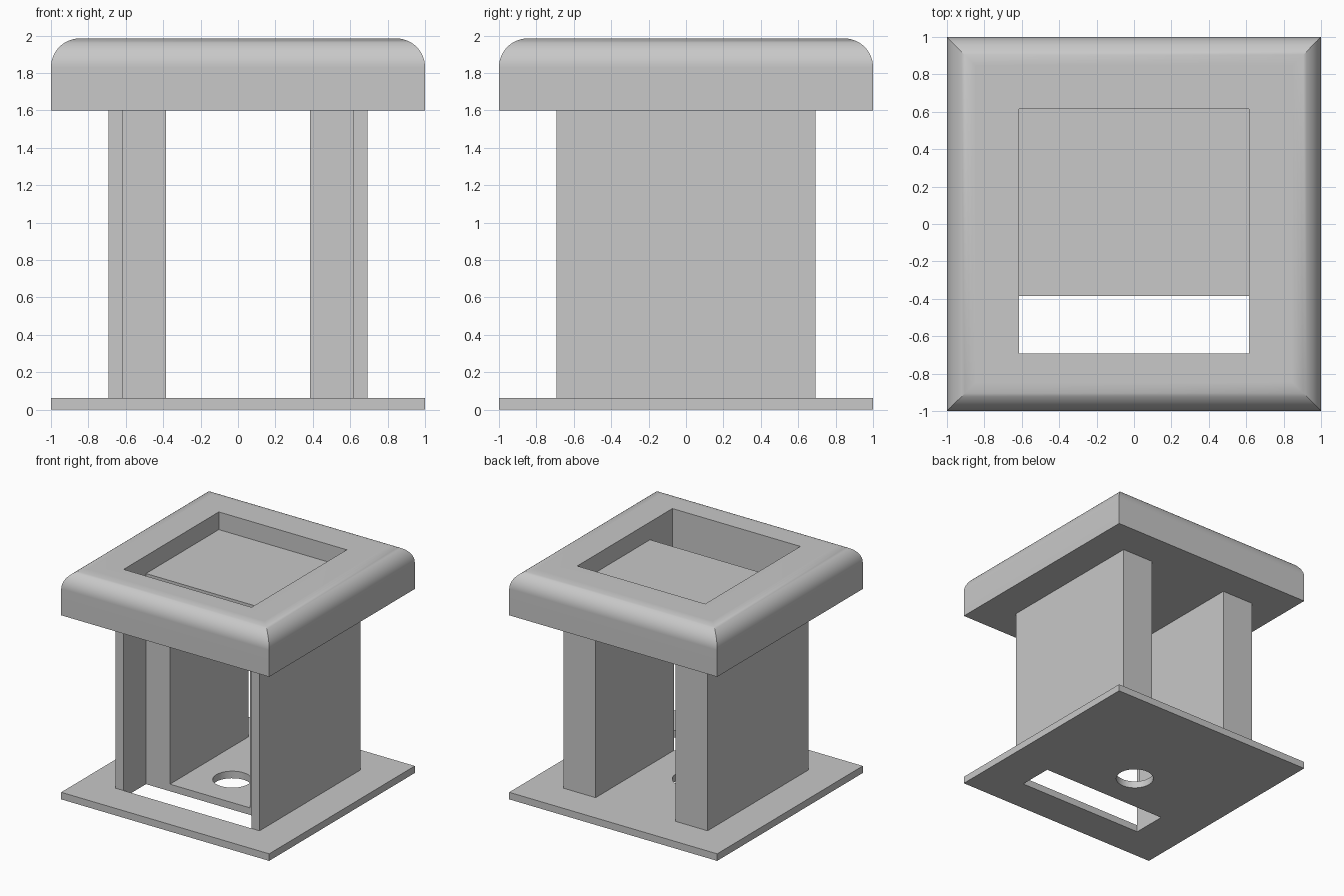
import bpy, bmesh, math

cube = bpy.data.objects.get("Cube")
if cube:
    bpy.data.objects.remove(cube, do_unlink=True)

U = 2 / 13                       # one design unit; the model is 13 units wide
HALF = 6.5
PLATE_TOP, CAP_BOTTOM, CAP_TOP = 0.4, 10.4, 12.9
FILLET = 1.0
SLOT_FRONT, SLOT_BACK = -4.5, -2.5

grey = bpy.data.materials.new("light_grey")
grey.use_nodes = True
grey.diffuse_color = (0.58, 0.58, 0.58, 1)
grey.node_tree.nodes["Principled BSDF"].inputs["Base Color"].default_value = grey.diffuse_color


def finish(name, bm):
    """Turn a bmesh in design units into a scaled, coloured object."""
    bmesh.ops.recalc_face_normals(bm, faces=bm.faces)
    bmesh.ops.scale(bm, vec=(U, U, U), verts=bm.verts)
    mesh = bpy.data.meshes.new(name)
    bm.to_mesh(mesh)
    bm.free()
    mesh.materials.append(grey)
    obj = bpy.data.objects.new(name, mesh)
    bpy.context.collection.objects.link(obj)
    return obj


def stack(name, loops):
    """Skin a list of equal-length point loops and close both ends."""
    bm = bmesh.new()
    rings = [[bm.verts.new(p) for p in loop] for loop in loops]
    n = len(rings[0])
    for a, b in zip(rings, rings[1:]):
        for i in range(n):
            j = (i + 1) % n
            bm.faces.new((a[i], a[j], b[j], b[i]))
    bm.faces.new(rings[0])
    bm.faces.new(rings[-1])
    return finish(name, bm)


def prism(name, outline, z0, z1):
    return stack(name, [[(x, y, z) for x, y in outline] for z in (z0, z1)])


def rect(x0, x1, y0, y1):
    return [(x0, y0), (x1, y0), (x1, y1), (x0, y1)]


def select_only(obj):
    bpy.ops.object.select_all(action='DESELECT')
    obj.select_set(True)
    bpy.context.view_layer.objects.active = obj


def cut(obj, cutter):
    cutter.hide_render = True
    mod = obj.modifiers.new("cut", 'BOOLEAN')
    mod.operation, mod.solver, mod.object = 'DIFFERENCE', 'EXACT', cutter
    select_only(obj)
    bpy.ops.object.modifier_apply(modifier=mod.name)
    bpy.data.objects.remove(cutter, do_unlink=True)


# Base plate with a front slot and a round hole
plate = prism("base_plate", rect(-HALF, HALF, -HALF, HALF), 0, PLATE_TOP)
cut(plate, prism("slot_cutter", rect(-4, 4, SLOT_FRONT, SLOT_BACK), -1, 1))
circle = [(-0.22 + math.cos(math.tau * i / 48), -0.2 + math.sin(math.tau * i / 48))
          for i in range(48)]
cut(plate, prism("hole_cutter", circle, -1, 1))

# Side walls: thick, thinned at the front beside the slot
for side, name in ((1, "left_wall"), (-1, "right_wall")):
    outline = [(4.5, -4.5), (4.5, 4.5), (2.5, 4.5), (2.5, SLOT_BACK), (4, SLOT_BACK), (4, -4.5)]
    prism(name, [(side * x, y) for x, y in outline], PLATE_TOP, CAP_BOTTOM)

# Cap with a rounded, mitred rim
profile = [(HALF, CAP_BOTTOM)]
STEPS = 12
for i in range(STEPS + 1):
    a = math.pi / 2 * i / STEPS
    profile.append((HALF - FILLET + FILLET * math.cos(a),
                    CAP_TOP - FILLET + FILLET * math.sin(a)))
cap = stack("cap", [[(x, y, z) for x, y in rect(-h, h, -h, h)] for h, z in profile])

# Shallow tray in the cap, then the slot right through it
cut(cap, prism("tray_cutter", rect(-4, 4, SLOT_FRONT, 4), CAP_TOP - 1, CAP_TOP + 1))
cut(cap, prism("slot_cutter", rect(-4, 4, SLOT_FRONT, SLOT_BACK), CAP_BOTTOM - 1, CAP_TOP - 0.5))

# Smooth the curved faces, keeping the flat ones flat
for obj in (plate, cap):
    select_only(obj)
    bpy.ops.object.shade_smooth_by_angle(angle=math.radians(30))
    weighted = obj.modifiers.new("weighted_normals", 'WEIGHTED_NORMAL')
    weighted.keep_sharp = True
